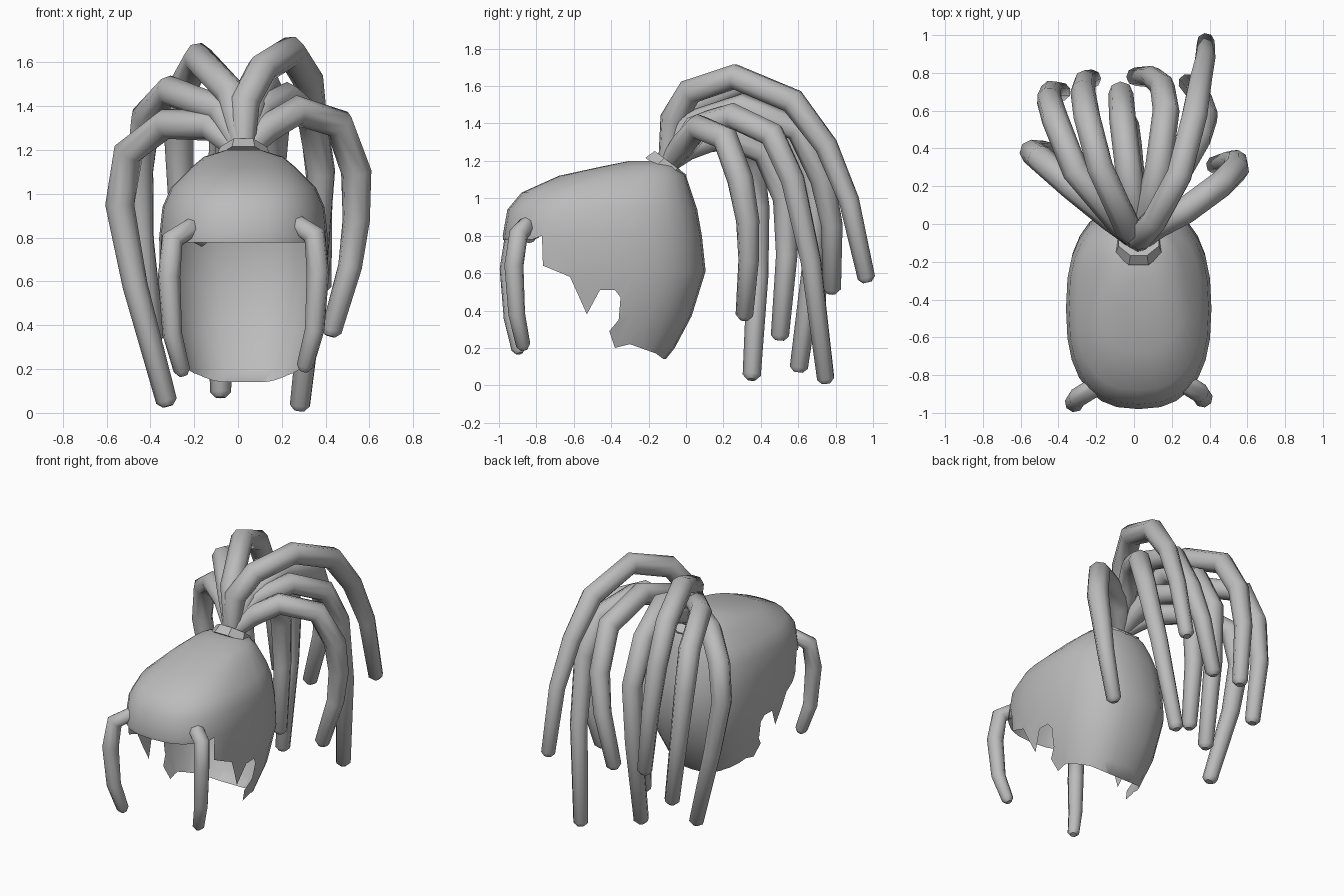
import bpy, bmesh, math
from mathutils import Vector, Matrix

default_cube = bpy.data.objects.get("Cube")
if default_cube:
    bpy.data.objects.remove(default_cube, do_unlink=True)

CM = 0.01  # positions below are in hundredths of a unit
MIDDLE = 2.5 * CM  # the hair is slightly off the centre line


def make_material(name, colour):
    material = bpy.data.materials.new(name)
    material.use_nodes = True
    material.diffuse_color = colour
    material.node_tree.nodes["Principled BSDF"].inputs["Base Color"].default_value = colour
    return material


hair_grey = make_material("hair grey", (0.5, 0.5, 0.5, 1))


def add_object(name, data):
    obj = bpy.data.objects.new(name, data)
    bpy.context.collection.objects.link(obj)
    return obj


def mesh_object(name, bm):
    bmesh.ops.recalc_face_normals(bm, faces=bm.faces)
    mesh = bpy.data.meshes.new(name)
    bm.to_mesh(mesh)
    bm.free()
    mesh.materials.append(hair_grey)
    return add_object(name, mesh)


def select_only(obj):
    bpy.ops.object.select_all(action="DESELECT")
    obj.select_set(True)
    bpy.context.view_layer.objects.active = obj


def smooth(obj, degrees):
    select_only(obj)
    bpy.ops.object.shade_smooth_by_angle(angle=math.radians(degrees))


def signed_power(value, exponent):
    return math.copysign(abs(value) ** exponent, value)


def build_head_volume(name, rings, sides=28):
    """Stack rounded rings of (height, front, back, half width)."""
    bm = bmesh.new()
    loops = []
    for ring in rings:
        height, front, back, half_width = (value * CM for value in ring)
        loop = []
        for i in range(sides):
            angle = math.tau * i / sides
            x = MIDDLE + half_width * signed_power(math.sin(angle), 0.8)
            y = (front + back) / 2 - (back - front) / 2 * signed_power(math.cos(angle), 0.8)
            loop.append(bm.verts.new((x, y, height)))
        loops.append(loop)
    for lower, upper in zip(loops, loops[1:]):
        for i in range(sides):
            j = (i + 1) % sides
            bm.faces.new((lower[i], lower[j], upper[j], upper[i]))
    bm.faces.new(loops[0])
    bm.faces.new(loops[-1])
    return mesh_object(name, bm)


def build_side_cutter(name, outline):
    """Extrude a side outline of (y, z) right across the head."""
    bm = bmesh.new()
    face = bm.faces.new([bm.verts.new((-1, y * CM, z * CM)) for y, z in outline])
    extruded = bmesh.ops.extrude_face_region(bm, geom=[face])["geom"]
    moved = [item for item in extruded if isinstance(item, bmesh.types.BMVert)]
    bmesh.ops.translate(bm, verts=moved, vec=(2, 0, 0))
    obj = mesh_object(name, bm)
    obj.hide_render = True
    return obj


def build_lock(name, path, thickness, tip):
    """Sweep a tapering strand along a path and blunt its end."""
    points = [Vector(p) * CM for p in path]
    end = (points[-1] - points[-2]).normalized()
    points.insert(-1, points[-1] - end * 0.025)
    count = len(points) - 1
    curve = bpy.data.curves.new(name, "CURVE")
    curve.dimensions = "3D"
    curve.bevel_depth = thickness * CM
    curve.bevel_resolution = 2
    curve.use_fill_caps = True
    curve.materials.append(hair_grey)
    spline = curve.splines.new("POLY")
    spline.points.add(count)
    for i, (point, co) in enumerate(zip(spline.points, points)):
        point.co = (*co, 1)
        t = i / count
        point.radius = 1 if t < 0.5 else 1 + (tip - 1) * (t - 0.5) * 2
    spline.points[0].radius = 0.7
    spline.points[count].radius = tip * 0.6
    obj = add_object(name, curve)
    select_only(obj)
    bpy.ops.object.convert(target="MESH")
    smooth(bpy.context.view_layer.objects.active, 50)


def build_strand(side, *arch, tip):
    """Rise from the band along the arch, then hang to the tip with a slight outward bow."""
    bow = Vector(arch[-1]).lerp(Vector(tip), 0.4)
    bow.x *= 1.04
    bow.y *= 1.04
    root = (2.5, -10, 118)
    build_lock("ponytail_strand_" + side, [root, *arch, bow, tip], 7.1, 0.56)


# Swept-back hair cap, cut open at the face with a ragged hem
hair_cap = build_head_volume("hair_cap", [
    (5, -75, -18, 24),
    (20, -82, -6, 28),
    (37, -90, 3, 34),
    (61, -96, 10.5, 38),
    (80, -98, 8.5, 38.5),
    (94, -95.5, 6, 37),
    (103, -88, 3, 33),
    (112, -68, 0, 24),
    (117, -45, -5, 18),
    (120, -30, -14, 8),
])
face_cutter = build_side_cutter("face_cutter", [
    (-130, 77), (-82, 78), (-77, 80), (-76.5, 64), (-62, 58), (-53, 38),
    (-46, 51), (-38, 51), (-35, 47), (-36, 35), (-41, 29), (-38, 20),
    (-30, 22), (-16, 17), (-12, 14), (40, 15), (40, -40), (-130, -40),
])
cut = hair_cap.modifiers.new("face opening", "BOOLEAN")
cut.operation = "DIFFERENCE"
cut.solver = "EXACT"
cut.object = face_cutter
select_only(hair_cap)
bpy.ops.object.modifier_apply(modifier=cut.name)
bpy.data.objects.remove(face_cutter, do_unlink=True)

# Drop the wide faces that span the opening, leaving a thin shell
bm = bmesh.new()
bm.from_mesh(hair_cap.data)
spanning = []
for face in bm.faces:
    across = [v.co.x for v in face.verts]
    if max(across) - min(across) > 0.2 and face.calc_center_median().z < 1:
        spanning.append(face)
bmesh.ops.delete(bm, geom=spanning, context="FACES")
bm.to_mesh(hair_cap.data)
bm.free()
smooth(hair_cap, 60)

# Tilted band holding the ponytail
bm = bmesh.new()
tilt = Matrix.Translation((MIDDLE, -0.1, 1.165)) @ Matrix.Rotation(math.radians(-37), 4, "X")
turn = Matrix.Rotation(math.pi / 8, 4, "Z")
bmesh.ops.create_cone(bm, cap_ends=True, segments=8, radius1=0.135, radius2=0.115,
                      depth=0.06, matrix=tilt @ turn)
smooth(mesh_object("hair_band", bm), 40)

# Loose locks framing the face, the left one a little higher and further back
front_path = [(-15, -83, 79), (-22, -87, 84), (-30, -92, 79),
              (-31.5, -94.5, 62), (-30, -93, 36), (-25, -89, 17)]
left_path = [(5 - x, y + 2.5, z + 2) for x, y, z in front_path]
build_lock("front_lock_right", front_path, 5.2, 0.62)
build_lock("front_lock_left", left_path, 5.2, 0.62)

# Ponytail strands fanning out of the band and drooping behind
build_strand("outer_right", (-12, 3, 131), (-33, 20, 132), (-50, 35, 119), (-54, 38, 95),
             tip=(-32, 35, 3))
build_strand("middle_right", (-7, 0, 138), (-31, 28, 147), (-42, 56, 135), (-45, 66, 110),
             tip=(-38, 70, 32))
build_strand("inner_right", (-3, -3, 146), (-18, 30, 162), (-25, 57, 149), (-27, 70, 125),
             tip=(-22, 77, 51))
build_strand("centre_right", (0, 2, 138), (-3, 30, 146), (-6, 55, 132), (-7, 69, 105),
             tip=(-8, 60, 7))
build_strand("centre_low", (1, 0, 127), (-1, 20, 134), (-3, 42, 125), (-4, 53, 100),
             tip=(-3, 50, 24))
build_strand("centre_left", (6, 2, 140), (13, 30, 149), (17, 60, 137), (15, 73, 110),
             tip=(0, 78, 49))
build_strand("inner_left", (3, -7, 142), (11, 2, 157), (24, 26, 165), (32, 57, 152),
             (35, 75, 128), tip=(38, 97, 55))
build_strand("middle_left", (10, 5, 138), (22, 25, 144), (34, 46, 134), (38, 57, 110),
             tip=(28, 75, 1))
build_strand("outer_left", (12, -1, 129), (27, 7, 138), (46, 21, 132), (54, 29, 110),
             (54, 33, 88), tip=(42, 31, 35))
